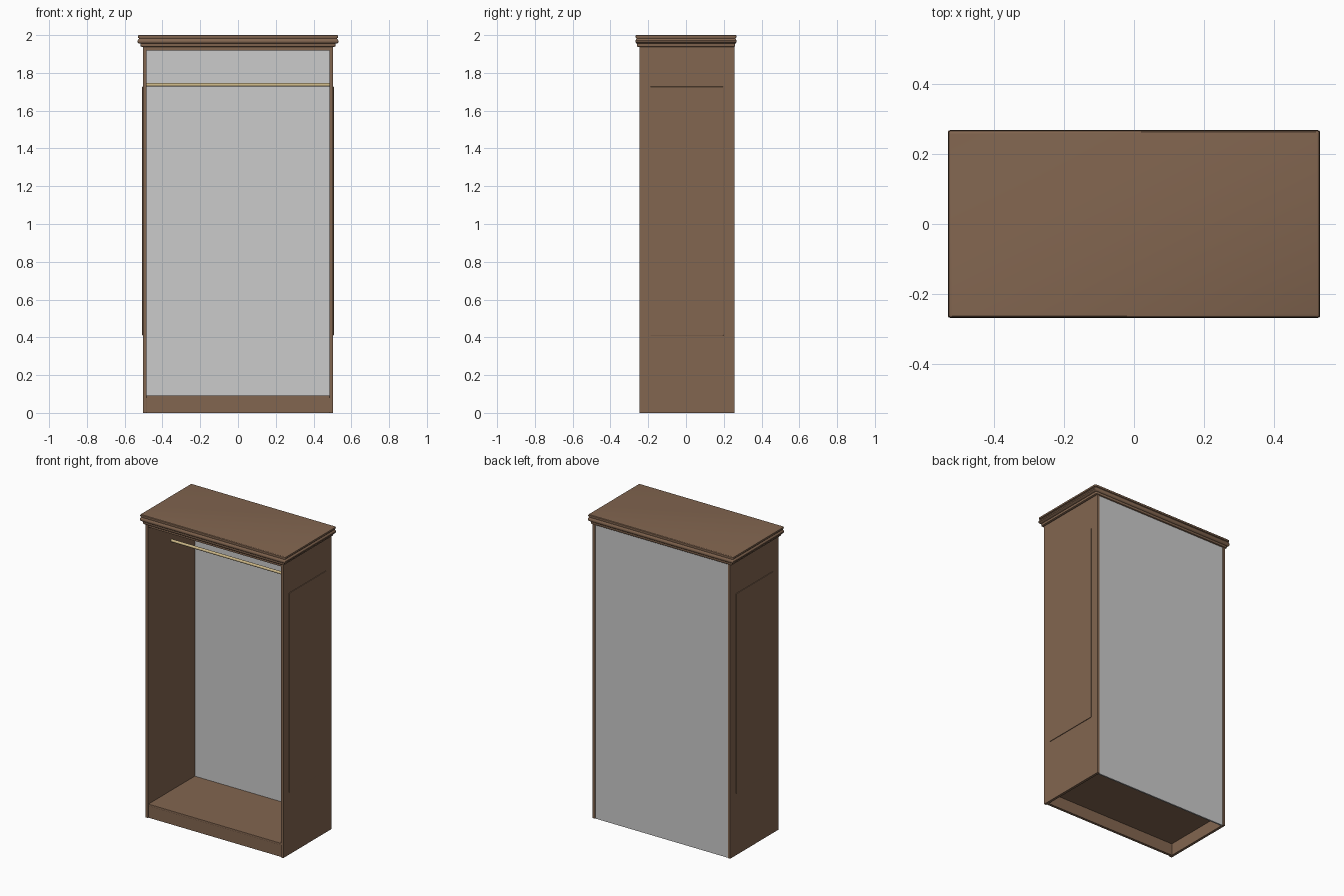
import bpy, bmesh, math

if "Cube" in bpy.data.objects:
    bpy.data.objects.remove(bpy.data.objects["Cube"])


def material(name, rgb):
    m = bpy.data.materials.new(name)
    m.diffuse_color = (*rgb, 1)
    m.use_nodes = True
    m.node_tree.nodes["Principled BSDF"].inputs["Base Color"].default_value = m.diffuse_color
    return m


WOOD = material("brown_wood", (0.225, 0.132, 0.08))
BRASS = material("brass", (0.60, 0.47, 0.24))
GREY = material("grey_board", (0.69, 0.69, 0.69))


def finish(name, bm, mat):
    bmesh.ops.recalc_face_normals(bm, faces=bm.faces)
    mesh = bpy.data.meshes.new(name)
    bm.to_mesh(mesh)
    bm.free()
    ob = bpy.data.objects.new(name, mesh)
    bpy.context.collection.objects.link(ob)
    mesh.materials.append(mat)
    return ob


def box(name, lo, hi, mat=WOOD, bevel=0.0):
    bm = bmesh.new()
    bmesh.ops.create_cube(bm, size=1)
    for v in bm.verts:
        v.co = [(a + b) / 2 + c * (b - a) for a, b, c in zip(lo, hi, v.co)]
    ob = finish(name, bm, mat)
    if bevel:
        mod = ob.modifiers.new("Bevel", 'BEVEL')
        mod.width = bevel
        mod.segments = 2
    return ob


def mirrored_x(name, lo, hi, bevel=0.0):
    for label, s in (("right", 1), ("left", -1)):
        xs = sorted((lo[0] * s, hi[0] * s))
        box(f"{name}_{label}", (xs[0], *lo[1:]), (xs[1], *hi[1:]), WOOD, bevel)


# Case: sides with thin raised panels, back, floor, kick board, top
FRONT, BACK, INNER, OUTER = -0.246, 0.257, 0.485, 0.503
mirrored_x("side_board", (INNER, FRONT, 0), (OUTER, BACK, 1.945), 0.002)
mirrored_x("side_raised_panel", (OUTER - 0.005, -0.188, 0.41), (OUTER + 0.004, 0.198, 1.727), 0.002)
box("back_panel", (-INNER, 0.242, 0), (INNER, 0.252, 1.945), GREY)
box("floor_board", (-INNER, FRONT + 0.004, 0.078), (INNER, 0.242, 0.092), WOOD, 0.002)
box("kick_board", (-INNER, FRONT + 0.008, 0), (INNER, FRONT + 0.025, 0.078))
box("top_board", (-INNER, FRONT + 0.004, 1.918), (INNER, 0.242, 1.945))

# Cornice: stepped moulding profile (half width, half depth, height)
profile = [(0.509, 0.256, 1.938), (0.515, 0.259, 1.941), (0.516, 0.260, 1.955),
           (0.526, 0.264, 1.957), (0.532, 0.268, 1.963), (0.532, 0.268, 1.971),
           (0.526, 0.264, 1.979), (0.524, 0.262, 1.981), (0.524, 0.262, 1.984),
           (0.529, 0.266, 1.986), (0.530, 0.267, 1.991), (0.529, 0.266, 1.997),
           (0.525, 0.263, 2.0)]
RADIUS, STEPS = 0.006, 3
bm = bmesh.new()
rings = []
for w, d, z in profile:
    ring = []
    for k, (sx, sy) in enumerate(((1, 1), (-1, 1), (-1, -1), (1, -1))):
        for s in range(STEPS + 1):
            a = math.pi / 2 * (k + s / STEPS)
            ring.append(bm.verts.new((sx * (w - RADIUS) + RADIUS * math.cos(a),
                                      sy * (d - RADIUS) + RADIUS * math.sin(a), z)))
    rings.append(ring)
n = len(rings[0])
for a, b in zip(rings, rings[1:]):
    for i in range(n):
        j = (i + 1) % n
        bm.faces.new((a[i], a[j], b[j], b[i]))
bm.faces.new(rings[0][::-1])
bm.faces.new(rings[-1])
cornice = finish("cornice", bm, WOOD)
bpy.context.view_layer.objects.active = cornice
cornice.select_set(True)
bpy.ops.object.shade_smooth_by_angle(angle=math.radians(35))

# Hanging rail
bpy.ops.mesh.primitive_cylinder_add(vertices=24, radius=0.009, depth=2 * INNER,
                                    location=(0, 0.002, 1.737), rotation=(0, math.pi / 2, 0))
rail = bpy.context.object
rail.name = "hanging_rail"
rail.data.materials.append(BRASS)
bpy.ops.object.shade_smooth_by_angle()
